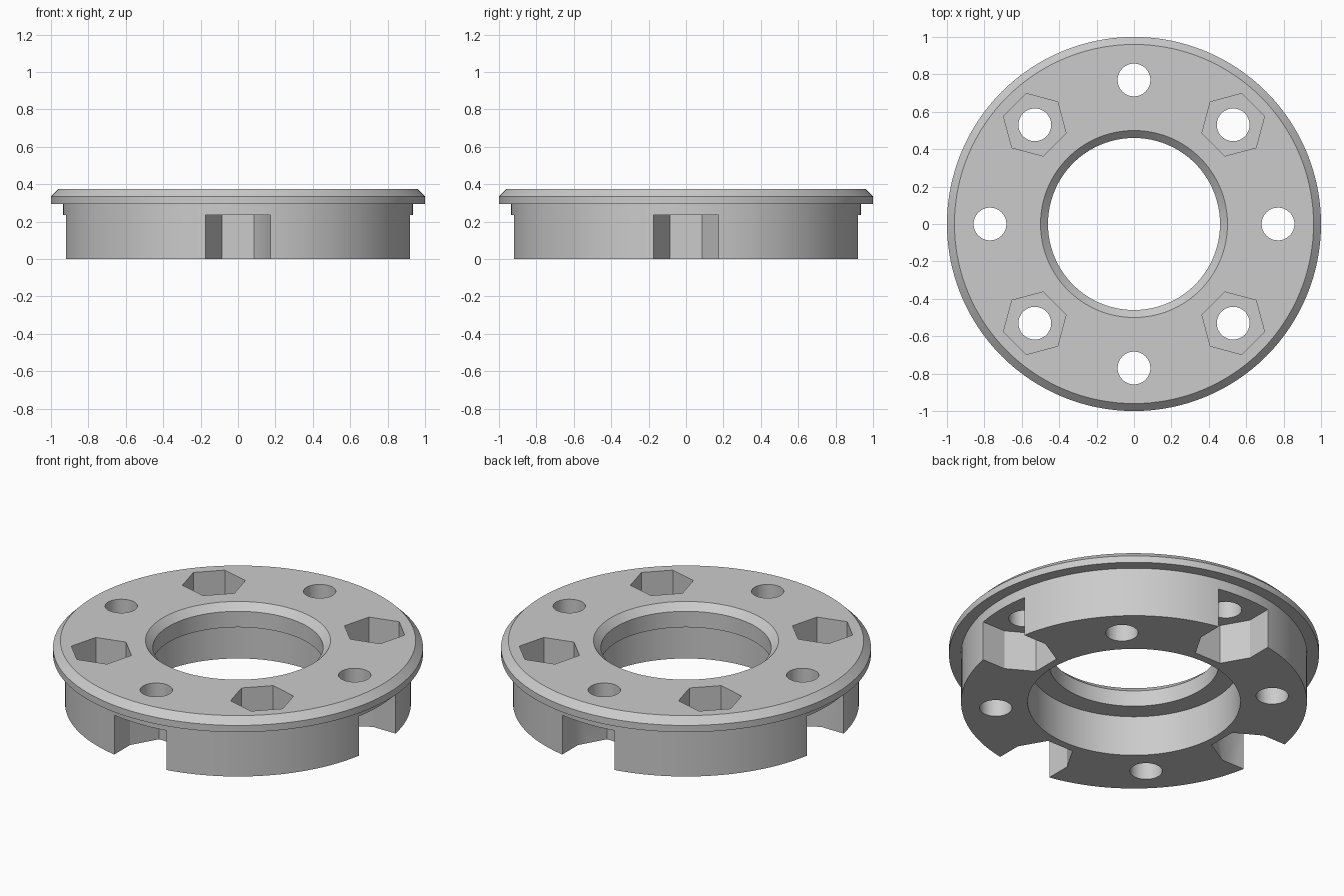
import bpy
import bmesh
from math import pi, cos, sin
from mathutils import Matrix

cube = bpy.data.objects.get("Cube")
if cube:
    bpy.data.objects.remove(cube, do_unlink=True)

grey = bpy.data.materials.new("plain grey")
grey.use_nodes = True
COLOUR = (0.6, 0.6, 0.6, 1)
grey.diffuse_color = COLOUR
grey.node_tree.nodes["Principled BSDF"].inputs["Base Color"].default_value = COLOUR

SEGMENTS = 128
HEIGHT = 0.375
NUT_R = 0.173
HOLE_R = 0.0875
NOTCH_TOP = 0.235
POCKET_FLOOR = 0.14


def make_object(name, bm):
    bmesh.ops.recalc_face_normals(bm, faces=bm.faces)
    mesh = bpy.data.meshes.new(name)
    bm.to_mesh(mesh)
    bm.free()
    mesh.materials.append(grey)
    obj = bpy.data.objects.new(name, mesh)
    bpy.context.collection.objects.link(obj)
    return obj


def lathe(name, profile):
    """Turn a closed (radius, z) profile about the z axis."""
    bm = bmesh.new()
    rings = []
    for i in range(SEGMENTS):
        a = 2 * pi * i / SEGMENTS
        rings.append([bm.verts.new((r * cos(a), r * sin(a), z)) for r, z in profile])
    n = len(profile)
    for i, ring in enumerate(rings):
        after = rings[(i + 1) % SEGMENTS]
        for j in range(n):
            k = (j + 1) % n
            bm.faces.new((ring[j], after[j], after[k], ring[k]))
    return make_object(name, bm)


def prism(bm, outline, z0, z1, turn):
    """Extrude an (x, y) outline upward, then rotate it about the z axis."""
    base = bm.faces.new([bm.verts.new((x, y, z0)) for x, y in outline])
    grown = bmesh.ops.extrude_face_region(bm, geom=[base])["geom"]
    top = [v for v in grown if isinstance(v, bmesh.types.BMVert)]
    bmesh.ops.translate(bm, verts=top, vec=(0, 0, z1 - z0))
    bmesh.ops.rotate(bm, verts=list(base.verts) + top, cent=(0, 0, 0),
                     matrix=Matrix.Rotation(turn, 3, 'Z'))


def polygon(radius, sides, centre):
    # corners start in the tangential direction, so hexagon flats face the axis
    return [(centre + radius * cos(pi / 2 + 2 * pi * i / sides),
             radius * sin(pi / 2 + 2 * pi * i / sides)) for i in range(sides)]


# Flanged ring with chamfered rims and a stepped bore
ring = lathe("flanged_ring", [
    (0.575, 0), (0.935, 0), (0.935, 0.295), (1, 0.295), (1, 0.335),
    (0.96, HEIGHT), (0.5, HEIGHT), (0.46, 0.335), (0.46, 0.24), (0.575, 0.24)])

holes, pockets, notches = bmesh.new(), bmesh.new(), bmesh.new()
for q in range(4):
    straight = q * pi / 2
    diagonal = straight + pi / 4
    # Bolt holes on both hole circles
    prism(holes, polygon(HOLE_R, 48, 0.77), -0.1, 0.5, straight)
    prism(holes, polygon(HOLE_R, 48, 0.75), -0.1, 0.5, diagonal)
    # Hexagonal nut pockets in the top face
    prism(pockets, polygon(NUT_R, 6, 0.75), POCKET_FLOOR, 0.5, diagonal)
    # Nut notches in the underside, half hexagons open to the rim
    inner = [(x, y) for x, y in polygon(NUT_R, 6, 0.77) if x < 0.78]
    outline = [(1.1, NUT_R)] + inner + [(1.1, -NUT_R)]
    prism(notches, outline, -0.1, NOTCH_TOP, straight)

for name, bm in (("pocket_cutter", pockets), ("notch_cutter", notches),
                 ("hole_cutter", holes)):
    cutter = make_object(name, bm)
    cut = ring.modifiers.new(name, 'BOOLEAN')
    cut.operation = 'DIFFERENCE'
    cut.solver = 'EXACT'
    cut.object = cutter
    bpy.context.view_layer.objects.active = ring
    with bpy.context.temp_override(object=ring, active_object=ring):
        bpy.ops.object.modifier_apply(modifier=name)
    bpy.data.objects.remove(cutter, do_unlink=True)

# Smooth the round walls, keep the machined edges crisp
for obj in bpy.context.selected_objects:
    obj.select_set(False)
ring.select_set(True)
bpy.context.view_layer.objects.active = ring
bpy.ops.object.shade_smooth_by_angle(angle=pi / 6)
